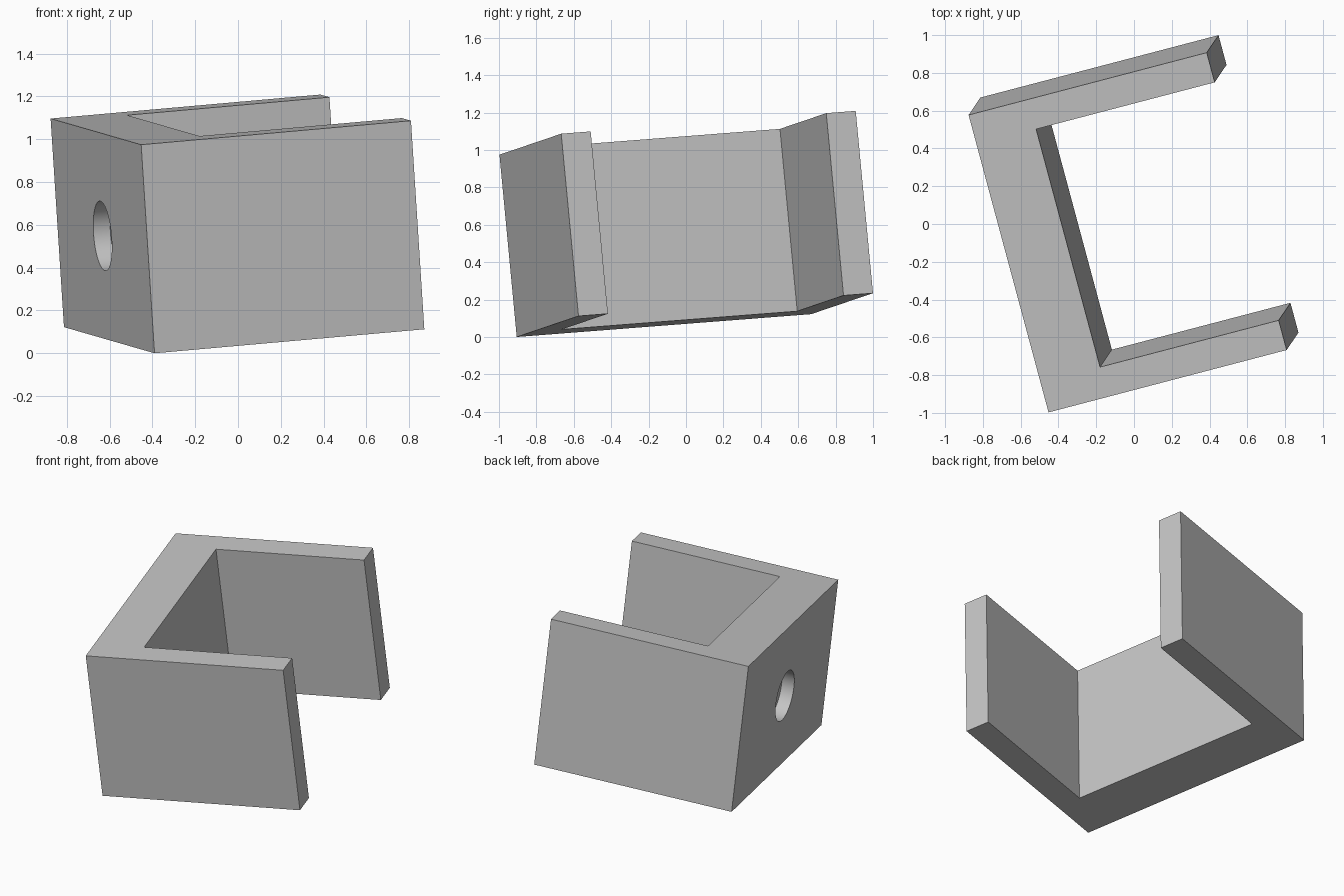
import bpy, bmesh, math
from mathutils import Matrix, Vector

if "Cube" in bpy.data.objects:
    bpy.data.objects.remove(bpy.data.objects["Cube"])

grey = bpy.data.materials.new("plain_grey")
grey.use_nodes = True
colour = (0.55, 0.55, 0.55, 1)
grey.diffuse_color = colour
grey.node_tree.nodes["Principled BSDF"].inputs["Base Color"].default_value = colour

# Tilted frame of the bracket: arm direction, web direction, height direction
UNIT = 0.1635
arm = Vector((1.26, 0.33, 0.112)).normalized()
web = Vector((-0.425, 1.575, 0.122))
up = arm.cross(web).normalized()
web = up.cross(arm)
frame = Matrix((arm, web, up)).transposed().to_4x4()
placement = Matrix.Translation((-0.39, -0.905, 0)) @ frame @ Matrix.Scale(UNIT, 4)

LENGTH, WIDTH, HEIGHT = 8, 10, 6
WEB_THICK, ARM_THICK = 2, 1
HOLE_RADIUS, HOLE_DEPTH = 1, 0.5


def add_object(name, bm):
    bmesh.ops.recalc_face_normals(bm, faces=bm.faces)
    mesh = bpy.data.meshes.new(name)
    bm.to_mesh(mesh)
    bm.free()
    mesh.materials.append(grey)
    obj = bpy.data.objects.new(name, mesh)
    bpy.context.collection.objects.link(obj)
    obj.matrix_world = placement
    return obj


# U-shaped channel extruded from its profile
half = [(0, 0), (LENGTH, 0), (LENGTH, ARM_THICK), (WEB_THICK, ARM_THICK)]
profile = half + [(x, WIDTH - y) for x, y in reversed(half)]
bm = bmesh.new()
base = bm.faces.new([bm.verts.new((x, y, 0)) for x, y in profile])
top = bmesh.ops.extrude_face_region(bm, geom=[base])["geom"]
bmesh.ops.translate(bm, vec=(0, 0, HEIGHT),
                    verts=[v for v in top if isinstance(v, bmesh.types.BMVert)])
bracket = add_object("channel_bracket", bm)

# Blind round hole in the outer face of the web
bm = bmesh.new()
bmesh.ops.create_cone(
    bm, cap_ends=True, segments=64, radius1=HOLE_RADIUS, radius2=HOLE_RADIUS,
    depth=2 * HOLE_DEPTH,
    matrix=Matrix.Translation((0, WIDTH / 2, HEIGHT / 2)) @ Matrix.Rotation(math.pi / 2, 4, "Y"))
cutter = add_object("hole_cutter", bm)
cutter.hide_render = True

cut = bracket.modifiers.new("round_hole", "BOOLEAN")
cut.operation = "DIFFERENCE"
cut.solver = "EXACT"
cut.object = cutter

bpy.ops.object.select_all(action="DESELECT")
bracket.select_set(True)
bpy.context.view_layer.objects.active = bracket
bpy.ops.object.modifier_apply(modifier=cut.name)
bpy.data.objects.remove(cutter)
bpy.ops.object.shade_smooth_by_angle(angle=math.radians(30))
